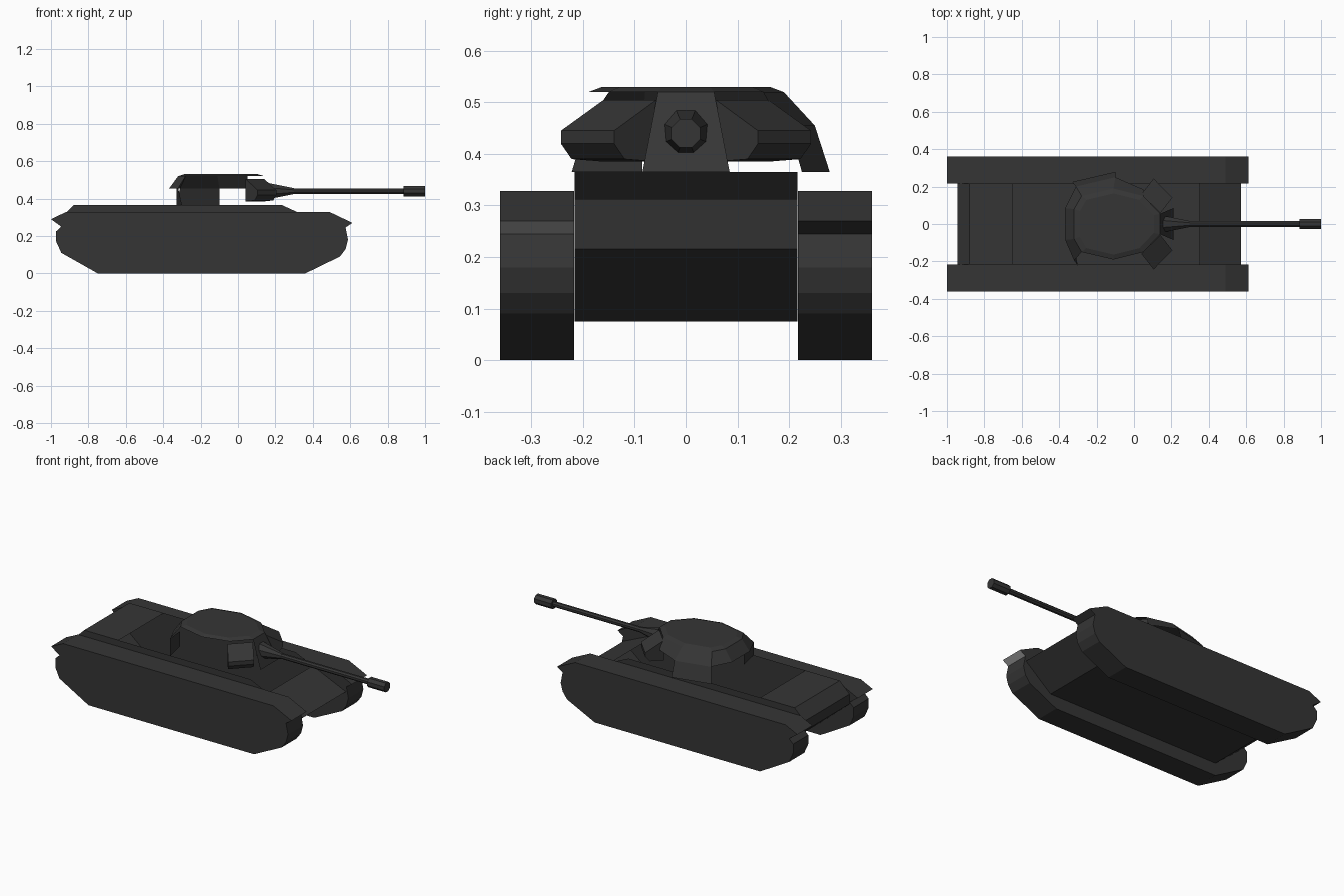
import bpy, bmesh, math

if "Cube" in bpy.data.objects:
    bpy.data.objects.remove(bpy.data.objects["Cube"])


def material(name, v):
    m = bpy.data.materials.new(name)
    m.diffuse_color = (v, v, v, 1)
    m.use_nodes = True
    m.node_tree.nodes["Principled BSDF"].inputs["Base Color"].default_value = m.diffuse_color
    return m


dark = material("dark_grey", 0.036)
light = material("light_grey", 0.4)


def make(name, verts, faces):
    me = bpy.data.meshes.new(name)
    me.from_pydata(verts, [], faces)
    for m in (dark, light):
        me.materials.append(m)
    ob = bpy.data.objects.new(name, me)
    bpy.context.collection.objects.link(ob)
    return ob


def fix_normals(ob):
    bm = bmesh.new()
    bm.from_mesh(ob.data)
    bmesh.ops.recalc_face_normals(bm, faces=bm.faces)
    bm.to_mesh(ob.data)
    bm.free()


def prism(name, prof, y0, y1, skip=()):
    # extrude an x/z profile across y, leaving out the listed edge faces
    n = len(prof)
    v = [(x, y, z) for y in (y0, y1) for x, z in prof]
    f = [tuple(range(n)), tuple(range(2 * n - 1, n - 1, -1))]
    f += [(i, (i + 1) % n, (i + 1) % n + n, i + n) for i in range(n) if i not in skip]
    ob = make(name, v, f)
    fix_normals(ob)
    return ob


# tracks with their fenders
track = [(-0.75, 0), (0.36, 0), (0.545, 0.09), (0.575, 0.13), (0.588, 0.18),
         (0.575, 0.245), (0.612, 0.27), (0.49, 0.328), (-0.92, 0.328), (-1, 0.29),
         (-0.945, 0.25), (-0.972, 0.225), (-0.972, 0.17), (-0.945, 0.11)]
for side, nm in ((-1, "track_front"), (1, "track_back")):
    ob = prism(nm, track, side * 0.217, side * 0.361)
    if side < 0:  # one pale patch under the fender tip
        for p in ob.data.polygons:
            if p.center.x > 0.58 and 0.245 < p.center.z < 0.27 and abs(p.normal.y) < 0.5:
                p.material_index = 1

# hull: open well between the rear deck and the glacis
hull = [(-0.65, 0.365), (-0.88, 0.365), (-0.945, 0.3), (-0.945, 0.24), (-0.75, 0.075),
        (0.4, 0.075), (0.572, 0.215), (0.35, 0.313), (0.235, 0.365)]
prism("hull", hull, -0.216, 0.216, skip=(7, 8))

# turret roof: shallow faceted cap
half = [(0.14, 0.055), (0.05, 0.15), (-0.11, 0.19), (-0.28, 0.15), (-0.32, 0.08)]
lip = half + [(x, -y) for x, y in reversed(half)]
cap = [(-0.1 + (x + 0.1) * 0.86, y * 0.86, 0.53) for x, y in lip]
low = [(x, y, 0.52) for x, y in lip]
n = len(lip)
make("turret_roof", cap + low,
     [tuple(range(n))] + [(i, i + n, (i + 1) % n + n, (i + 1) % n) for i in range(n)])


# turret armour plates, each a single sheet
def plate(name, a, b, c, d):
    make(name, [a, b, c, d], [(0, 1, 2, 3)])


mid = [(0.05, 0.185, 0.455), (-0.1, 0.25, 0.455), (-0.31, 0.2, 0.455),
       (-0.368, 0.085, 0.455), (-0.368, -0.085, 0.455), (-0.32, -0.195, 0.455)]
for i in range(5):
    plate("turret_upper_plate", low[i + 1], low[i + 2], mid[i + 1], mid[i])
plate("turret_side_skirt", mid[1], mid[2], (-0.33, 0.225, 0.365), (-0.1, 0.279, 0.365))
plate("turret_rear_skirt", (-0.33, -0.085, 0.455), mid[5],
      (-0.3, -0.222, 0.365), (-0.33, -0.085, 0.365))
plate("turret_front_plate", (0.14, 0.055, 0.52), (0.14, -0.055, 0.52),
      (0.21, -0.085, 0.365), (0.21, 0.085, 0.365))

# turret cheek boxes, mirrored
for s, nm in ((-1, "cheek_front"), (1, "cheek_back")):
    a, b, ia, ib = (0.205, 0.14), (0.105, 0.243), (0.14, 0.058), (0.04, 0.16)
    ends = []
    for o, i in ((a, ia), (b, ib)):
        c = (o[0] * 0.75 + i[0] * 0.25, o[1] * 0.75 + i[1] * 0.25)
        for p, z in ((i, 0.505), (o, 0.445), (o, 0.42), (c, 0.39), (i, 0.385)):
            ends.append((p[0], s * p[1], z))
    f = [(0, 1, 2, 3, 4), (9, 8, 7, 6, 5)]
    f += [(k, (k + 1) % 5, (k + 1) % 5 + 5, k + 5) for k in range(5)]
    fix_normals(make(nm, ends, f))


# gun parts along x
def tube(name, x0, x1, r0, r1, z=0.44, sides=8):
    v = [(x, r * math.cos(2 * math.pi * (k + .5) / sides),
          z + r * math.sin(2 * math.pi * (k + .5) / sides))
         for x, r in ((x0, r0), (x1, r1)) for k in range(sides)]
    f = [tuple(range(sides)), tuple(range(2 * sides - 1, sides - 1, -1))]
    f += [(k, (k + 1) % sides, (k + 1) % sides + sides, k + sides) for k in range(sides)]
    fix_normals(make(name, v, f))


tube("mantlet", 0.155, 0.3, 0.048, 0.017)
tube("barrel", 0.28, 0.9, 0.016, 0.016)
tube("muzzle_brake", 0.885, 1.0, 0.03, 0.03)
